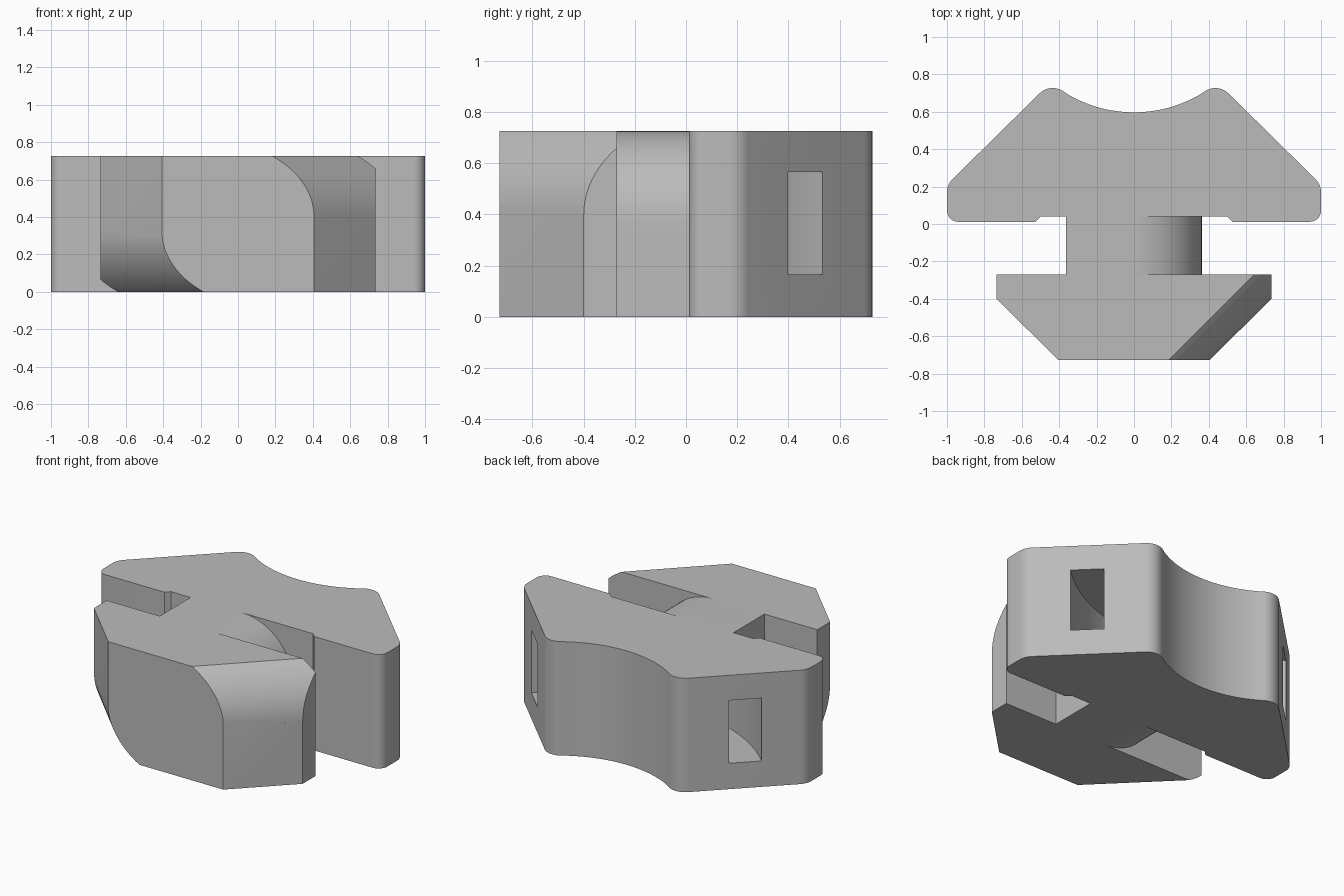
import bpy, bmesh
from math import radians, cos, sin, sqrt
from mathutils import Matrix

H = 0.725      # overall height
FRONT = -0.727

cube = bpy.data.objects.get("Cube")
if cube:
    bpy.data.objects.remove(cube, do_unlink=True)

grey = bpy.data.materials.new("plain grey")
grey.use_nodes = True
grey.diffuse_color = (0.5, 0.5, 0.5, 1)
grey.node_tree.nodes["Principled BSDF"].inputs["Base Color"].default_value = (0.5, 0.5, 0.5, 1)


def arc(cx, cy, r, a0, a1, n=10):
    """Points on a circle from angle a0 to a1 in degrees."""
    angles = [radians(a0 + (a1 - a0) * i / n) for i in range(n + 1)]
    return [(cx + r * cos(a), cy + r * sin(a)) for a in angles]


def prism(name, outline, depth, matrix=Matrix()):
    """Extrude a flat outline along its local z, then place it."""
    bm = bmesh.new()
    face = bm.faces.new([bm.verts.new((x, y, 0)) for x, y in outline])
    extruded = bmesh.ops.extrude_face_region(bm, geom=[face])["geom"]
    top = [v for v in extruded if isinstance(v, bmesh.types.BMVert)]
    bmesh.ops.translate(bm, verts=top, vec=(0, 0, depth))
    bmesh.ops.transform(bm, matrix=matrix, verts=bm.verts)
    bmesh.ops.recalc_face_normals(bm, faces=bm.faces)
    mesh = bpy.data.meshes.new(name)
    bm.to_mesh(mesh)
    bm.free()
    mesh.materials.append(grey)
    obj = bpy.data.objects.new(name, mesh)
    bpy.context.collection.objects.link(obj)
    return obj


def activate(obj):
    bpy.ops.object.select_all(action='DESELECT')
    obj.select_set(True)
    bpy.context.view_layer.objects.active = obj


def cut(obj, cutter):
    """Subtract the cutter and remove it."""
    cutter.hide_render = True
    mod = obj.modifiers.new("cut", 'BOOLEAN')
    mod.operation = 'DIFFERENCE'
    mod.solver = 'EXACT'
    mod.object = cutter
    activate(obj)
    bpy.ops.object.modifier_apply(modifier=mod.name)
    bpy.data.objects.remove(cutter, do_unlink=True)


# Back body: right half of the outline, mirrored, with a concave back
half = [(0.5, 0.04), (0.527, 0.012)]
half += arc(0.94, 0.072, 0.06, -90, 0)
half += arc(0.9, 0.169, 0.1, 0, 45)
half += arc(0.435, 0.627, 0.1, 45, 123)
half += arc(0, 1.297, 0.7, -57, -90, 16)[1:]
body = prism("back_body", half + [(-x, y) for x, y in reversed(half[:-1])], H)

# Curved slot running through the body from one slanted side to the other
slot = arc(0, 1.22, 1.155, 212, 328, 48) + arc(0, 1.22, 0.963, 328, 212, 48)
cut(body, prism("slot_cutter", slot, 0.4, Matrix.Translation((0, 0, 0.165))))

# Neck: two opposite corners rounded so that it can turn
r = H / 2
upright = Matrix.Rotation(radians(90), 4, 'X')
section = arc(0, r, r, 0, 90, 20) + [(-r, H)] + arc(0, r, r, 180, 270, 20) + [(r, 0)]
neck = prism("neck", section, 0.31, Matrix.Translation((0, 0.04, 0)) @ upright)

# Front head with slanted corners
right = [(0.405, FRONT), (0.735, -0.4), (0.735, -0.27)]
head = prism("front_head", right + [(-x, y) for x, y in reversed(right)], H)

# Round one slanted edge at the top and the opposite one at the bottom
edge = 1.134 / sqrt(2)
R = 0.415
rounding = arc(edge - R, 0.4, R, 0, 51.6, 16)
rounding += [(edge - 0.17, H + 0.1), (edge + 0.2, H + 0.1), (edge + 0.2, 0.4)]
diagonal = Matrix.Rotation(radians(-45), 4, 'Z') @ upright @ Matrix.Translation((0, 0, -1.5))
half_turn = Matrix.Translation((0, 0, H)) @ Matrix.Rotation(radians(180), 4, 'Y')
for turn in (Matrix(), half_turn):
    cut(head, prism("rounding_cutter", rounding, 3, turn @ diagonal))

for part in (body, neck, head):
    activate(part)
    bpy.ops.object.shade_smooth_by_angle(angle=radians(25))
